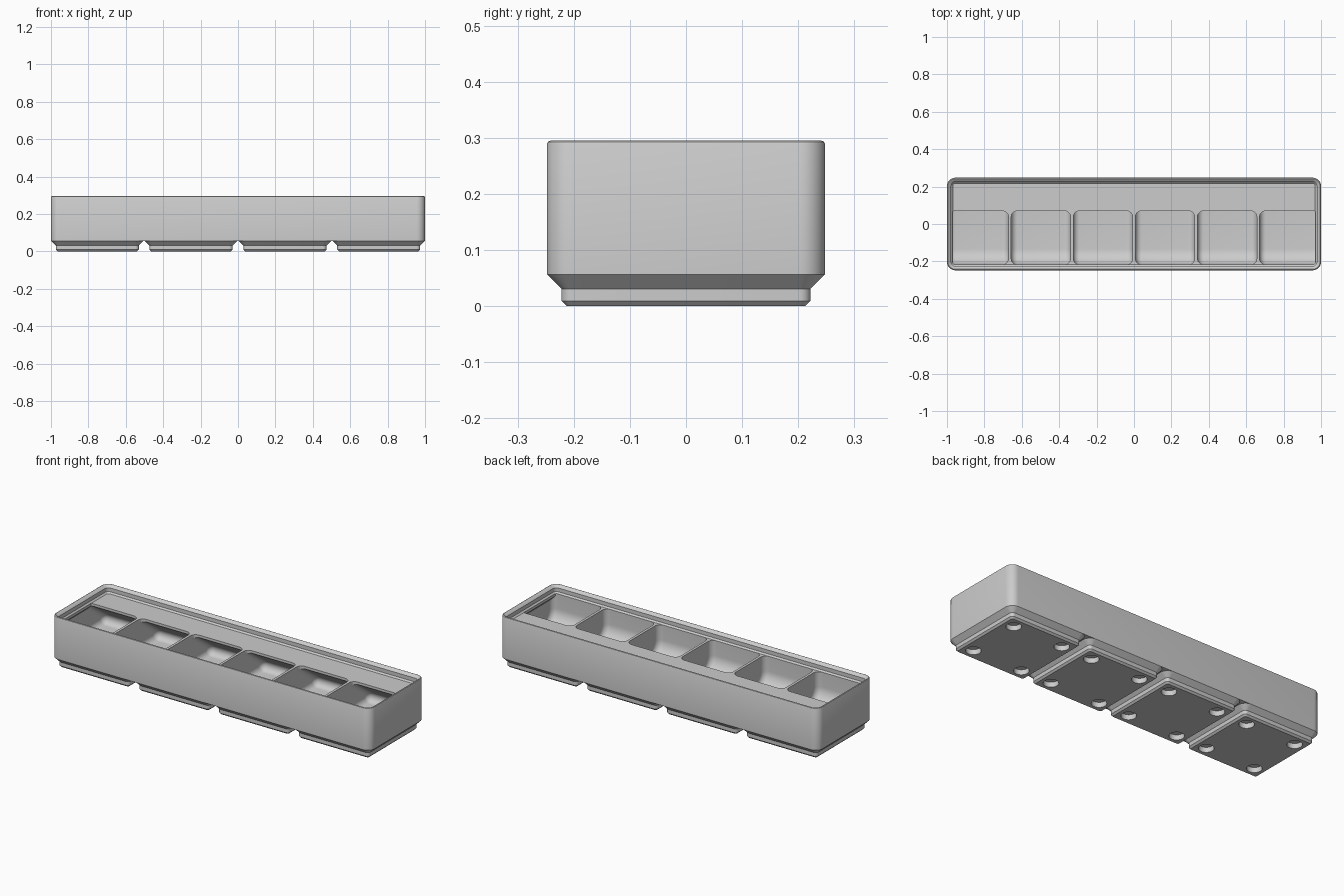
import bpy, bmesh, math

default = bpy.data.objects.get("Cube")
if default:
    bpy.data.objects.remove(default, do_unlink=True)

MM = 2 / 167.5              # real millimetres to model units
PITCH = 42 * MM
HALF_X, HALF_Y = 1.0, 41.5 * MM / 2
CORNER = 3.75 * MM

grey = bpy.data.materials.new("plain_grey")
grey.use_nodes = True
COLOUR = (0.604, 0.604, 0.604, 1)
grey.diffuse_color = COLOUR
grey.node_tree.nodes["Principled BSDF"].inputs["Base Color"].default_value = COLOUR


def loft(bm, loops):
    """Skin a stack of equal-length closed loops and cap both ends."""
    rings = [[bm.verts.new(p) for p in loop] for loop in loops]
    n = len(rings[0])
    for a, b in zip(rings, rings[1:]):
        for i in range(n):
            j = (i + 1) % n
            bm.faces.new((a[i], a[j], b[j], b[i]))
    bm.faces.new(rings[0][::-1])
    bm.faces.new(rings[-1])


def make(name, bm):
    bmesh.ops.recalc_face_normals(bm, faces=bm.faces)
    mesh = bpy.data.meshes.new(name)
    bm.to_mesh(mesh)
    bm.free()
    mesh.materials.append(grey)
    obj = bpy.data.objects.new(name, mesh)
    bpy.context.collection.objects.link(obj)
    return obj


def arc(cx, cy, r, start, end, steps):
    return [(cx + r * math.cos(math.radians(start + (end - start) * i / steps)),
             cy + r * math.sin(math.radians(start + (end - start) * i / steps)))
            for i in range(steps + 1)]


def rounded_ring(hx, hy, inset, z, cx=0):
    """Rounded rectangle inset from the outer outline, at height z."""
    r = CORNER - inset
    px, py = hx - CORNER, hy - CORNER
    pts = []
    for k, (sx, sy) in enumerate(((1, 1), (-1, 1), (-1, -1), (1, -1))):
        pts += arc(cx + sx * px, sy * py, r, 90 * k, 90 * k + 90, 8)
    return [(x, y, z) for x, y in pts]


def subtract(obj, cutter):
    mod = obj.modifiers.new("cut", 'BOOLEAN')
    mod.operation = 'DIFFERENCE'
    mod.solver = 'EXACT'
    mod.object = cutter
    bpy.context.view_layer.objects.active = obj
    bpy.ops.object.modifier_apply(modifier=mod.name)
    bpy.data.objects.remove(cutter, do_unlink=True)


def smooth(obj):
    bpy.ops.object.select_all(action='DESELECT')
    obj.select_set(True)
    bpy.context.view_layer.objects.active = obj
    bpy.ops.object.shade_smooth_by_angle(angle=math.radians(30))


# Body: outer wall, rounded rim, stepped stacking lip and shelf level
SHELF = 21 * MM
body_profile = [(0, 4.75), (0, 24.2), (.15, 24.53), (.5, 24.7), (.8, 24.6),
                (1.9, 23.5), (1.9, 21.7), (2.6, 21)]
bm = bmesh.new()
loft(bm, [rounded_ring(HALF_X, HALF_Y, d * MM, z * MM) for d, z in body_profile])
body = make("bin_body", bm)

# Compartments: scooped front, rounded floor, sloped underside of label shelf
FLOOR, FILLET, SCOOP = 7 * MM, 2.8 * MM, 7 * MM
FRONT, TAB_FRONT, TAB_LOW = -HALF_Y + 2.6 * MM, 0.07, SHELF - 1.2 * MM
SLOPE = math.radians(36)


def cell_outline(x, grow):
    """Side section of a compartment, shrunk by the unused part of the fillet."""
    gap = FILLET - grow
    top = SHELF + 0.0005
    tip_z = FLOOR + FILLET
    tip_y = TAB_FRONT + (TAB_LOW - FILLET / math.cos(SLOPE) - tip_z) / math.tan(SLOPE)
    nose_z = TAB_LOW - gap * (1 / math.cos(SLOPE) - math.tan(SLOPE))
    pts = [(FRONT + gap, top)]
    pts += arc(FRONT + SCOOP, FLOOR + SCOOP, SCOOP - gap, 180, 270, 12)
    pts += arc(tip_y, tip_z, grow, -90, 54, 10)
    pts += [(TAB_FRONT - gap, nose_z), (TAB_FRONT - gap, top)]
    return [(x, y, z) for y, z in pts]


WALL, DIVIDER, CELLS = 0.95 * MM, 1.2 * MM, 6
inner = HALF_X - WALL
cell_w = (2 * inner - (CELLS - 1) * DIVIDER) / CELLS
turns = [math.radians(6 + 84 * i / 8) for i in range(9)]
for c in range(CELLS):
    x0 = -inner + c * (cell_w + DIVIDER)
    x1 = x0 + cell_w
    left = [cell_outline(x0 + FILLET * (1 - math.cos(t)), FILLET * math.sin(t))
            for t in turns]
    right = [[(x0 + x1 - x, y, z) for x, y, z in loop] for loop in reversed(left)]
    bm = bmesh.new()
    loft(bm, left + right)
    subtract(body, make("compartment_cutter", bm))
smooth(body)

# Sloped supports carrying the lip over the end compartments
lip_x = HALF_X - 2.6 * MM
support = [(lip_x, SHELF), (lip_x, SHELF - 1.2 * MM),
           (inner, SHELF - 2.85 * MM), (inner + .004, SHELF - 2.85 * MM),
           (inner + .004, SHELF)]
for side, label in ((1, "left"), (-1, "right")):
    bm = bmesh.new()
    loft(bm, [[(side * x, y, z) for x, z in support]
              for y in (FRONT - .005, TAB_FRONT + .02)])
    make("lip_support_" + label, bm)

# Feet: stepped plinths with four round magnet sockets each
foot_profile = [(2.95, 0), (2.15, .8), (2.15, 2.6), (0, 4.75)]
for f in range(4):
    cx = (f - 1.5) * PITCH
    bm = bmesh.new()
    loft(bm, [rounded_ring(HALF_Y, HALF_Y, d * MM, z * MM, cx) for d, z in foot_profile])
    foot = make("foot_%d" % (f + 1), bm)
    bm = bmesh.new()
    for sx in (-1, 1):
        for sy in (-1, 1):
            circle = arc(cx + sx * 13 * MM, sy * 13 * MM, 3.25 * MM, 0, 352.5, 47)
            loft(bm, [[(x, y, z) for x, y in circle] for z in (-.01, 2.4 * MM)])
    subtract(foot, make("socket_cutter", bm))
    smooth(foot)
